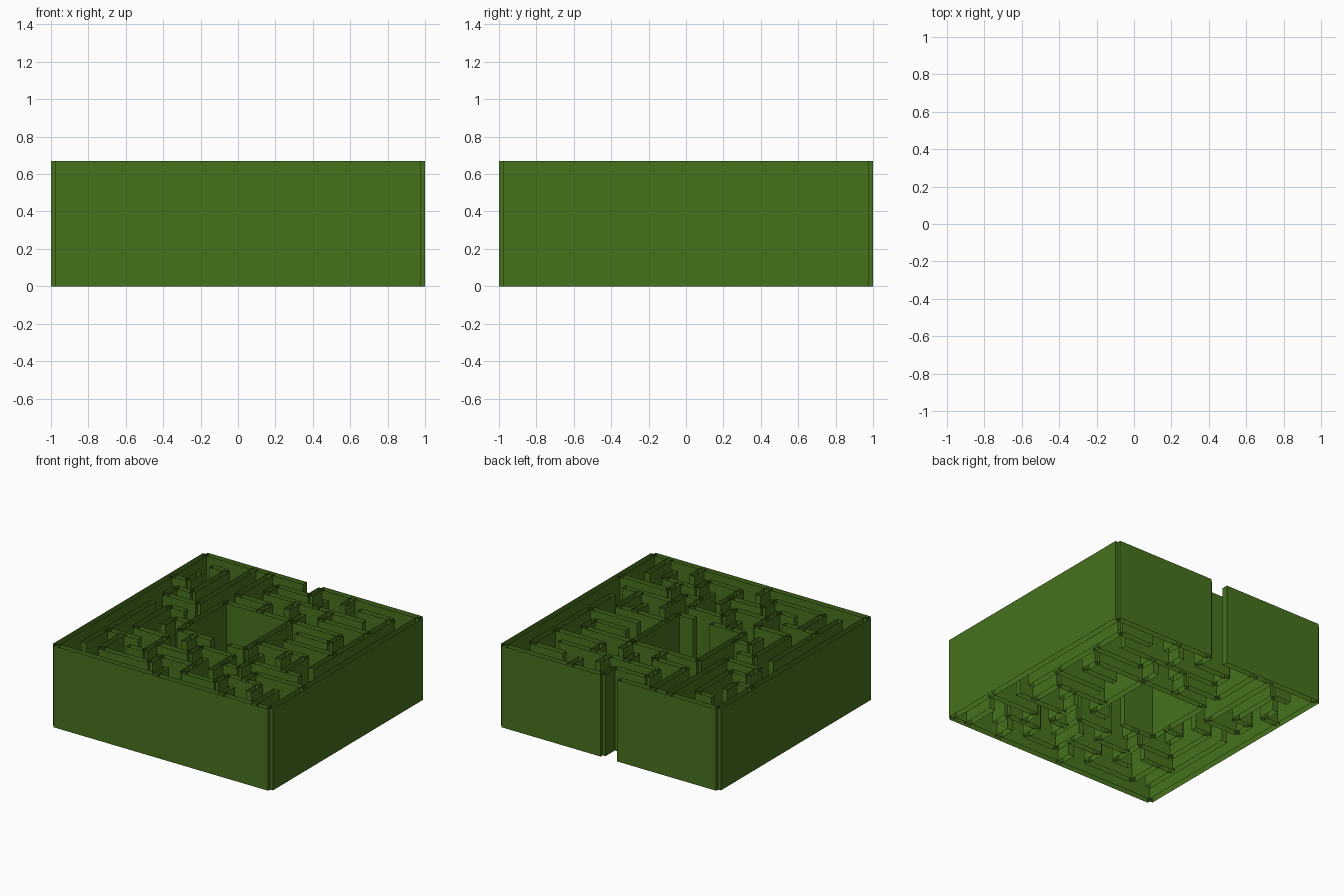
import bpy, bmesh, random

if "Cube" in bpy.data.objects:
    bpy.data.objects.remove(bpy.data.objects["Cube"])

random.seed(7)
N, HALF, T, H = 13, 0.975, 0.05, 0.67
CELL = 2 * HALF / N
COURT_X, COURT_Y = range(4, 8), range(5, 9)      # cells of the inner court

green = bpy.data.materials.new("hedge green")
green.diffuse_color = (0.061, 0.165, 0.012, 1)
green.use_nodes = True
green.node_tree.nodes["Principled BSDF"].inputs["Base Color"].default_value = green.diffuse_color


def pos(k):
    return -HALF + k * CELL


def add_wall(bm, axis, line, a, b):
    """Upright hedge shell, open at top and bottom, along x or y between grid points a and b."""
    c, s, e = pos(line), pos(a), pos(b)
    ring = [(s, c - T / 2), (e, c - T / 2), (e, c + T / 2), (s, c + T / 2)]
    if axis == "y":
        ring = [(q, p) for p, q in reversed(ring)]
    low = [bm.verts.new((x, y, 0)) for x, y in ring]
    top = [bm.verts.new((x, y, H)) for x, y in ring]
    for i in range(4):
        j = (i + 1) % 4
        bm.faces.new((low[i], low[j], top[j], top[i]))


def build(name, walls):
    bm = bmesh.new()
    for w in walls:
        add_wall(bm, *w)
    me = bpy.data.meshes.new(name)
    bm.to_mesh(me)
    bm.free()
    me.materials.append(green)
    bpy.context.collection.objects.link(bpy.data.objects.new(name, me))


# Outer hedge with the entrance in the middle of the back
build("outer_hedge", [("x", 0, 0, N), ("y", 0, 0, N), ("y", N, 0, N),
                      ("x", N, 0, 6), ("x", N, 7, N)])

# Inner court with one doorway in its front side
build("court_hedge", [("x", 5, 4, 6), ("x", 5, 7, 8), ("x", 9, 4, 8),
                      ("y", 4, 5, 9), ("y", 8, 5, 9)])

# Hedges that the paths must not cross
solid = {((2, j), (3, j)) for j in range(8, 13)}
solid |= {((11, j), (12, j)) for j in range(5, 12)}
solid |= {((0, j), (1, j)) for j in range(1, 7)}
solid |= {((i, 7), (i, 8)) for i in range(1, 3)}
solid |= {((6, 12), (7, 12)), ((6, 11), (6, 12))}


def in_court(c):
    return c[0] in COURT_X and c[1] in COURT_Y


def key(a, b):
    return (a, b) if a < b else (b, a)


# Carve winding paths from the entrance through every cell around the court
stack, seen, opened = [(6, 12)], {(6, 12)}, set()
while stack:
    c = stack[-1]
    options = []
    for dx, dy in ((1, 0), (-1, 0), (0, 1), (0, -1)):
        n = (c[0] + dx, c[1] + dy)
        if (0 <= n[0] < N and 0 <= n[1] < N and n not in seen
                and not in_court(n) and key(c, n) not in solid):
            options.append(n)
    if options:
        n = random.choice(options)
        opened.add(key(c, n))
        seen.add(n)
        stack.append(n)
    else:
        stack.pop()


def blocked(a, b):
    return not (in_court(a) or in_court(b)) and key(a, b) not in opened


# Join neighbouring closed edges into straight hedge runs
runs = []
for line in range(1, N):
    for axis in "xy":
        start = None
        for k in range(N + 1):
            wall = False
            if k < N:
                a, b = ((k, line - 1), (k, line)) if axis == "x" else ((line - 1, k), (line, k))
                wall = blocked(a, b)
            if wall and start is None:
                start = k
            elif not wall and start is not None:
                runs.append((axis, line, start, k))
                start = None
build("maze_hedges", runs)
